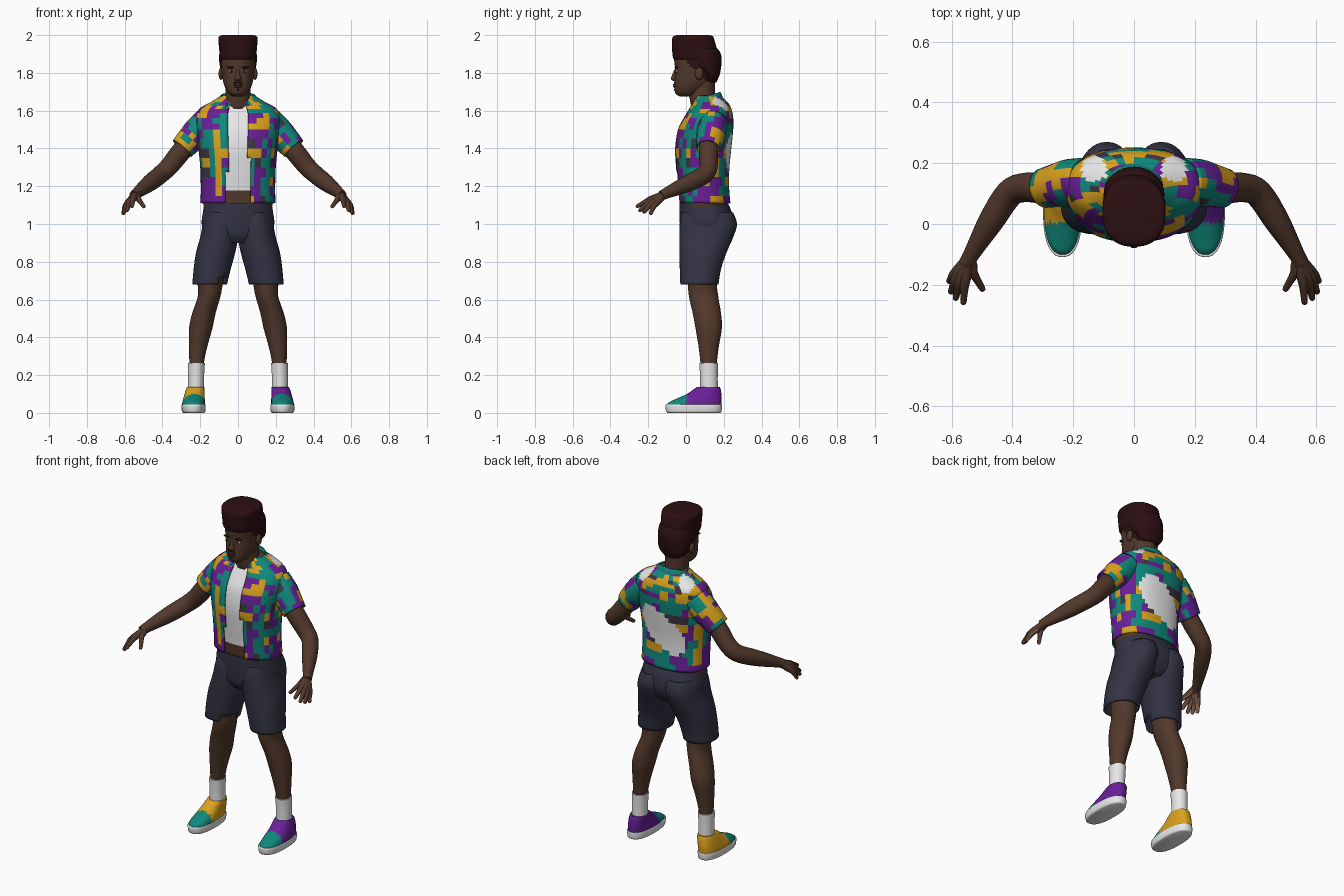
import bpy, bmesh, math, random
from mathutils import Vector, Matrix

cube = bpy.data.objects.get("Cube")
if cube:
    bpy.data.objects.remove(cube, do_unlink=True)


def material(name, *rgb):
    m = bpy.data.materials.new(name)
    m.use_nodes = True
    m.diffuse_color = (*rgb, 1)
    m.node_tree.nodes["Principled BSDF"].inputs["Base Color"].default_value = (*rgb, 1)
    return m


MATS = [
    material("skin", .085, .04, .024), material("palm", .25, .13, .085),
    material("hair", .025, .005, .006), material("navy cloth", .033, .033, .058),
    material("white cloth", .8, .8, .8), material("teal", .005, .25, .2),
    material("purple", .14, .014, .31), material("yellow", .7, .36, .012),
    material("charcoal", .045, .038, .06), material("lip", .055, .022, .017)]
SKIN, PALM, HAIR, NAVY, WHITE, TEAL, PURPLE, YELLOW, CHARCOAL, LIP = range(10)


def finish(name, bm, thick=0):
    mesh = bpy.data.meshes.new(name)
    bm.to_mesh(mesh)
    bm.free()
    for m in MATS:
        mesh.materials.append(m)
    ob = bpy.data.objects.new(name, mesh)
    bpy.context.collection.objects.link(ob)
    bpy.ops.object.select_all(action='DESELECT')
    ob.select_set(True)
    bpy.context.view_layer.objects.active = ob
    bpy.ops.object.shade_smooth_by_angle(angle=math.radians(50))
    if thick:
        mod = ob.modifiers.new("thickness", 'SOLIDIFY')
        mod.thickness, mod.offset = thick, -1
    return ob


def spline(stations, steps):
    """Smooth curve through the stations, all values at once."""
    pts = [Vector(s) for s in stations]
    pts = [pts[0]] + pts + [pts[-1]]
    out = []
    for a, b, c, d in zip(pts, pts[1:], pts[2:], pts[3:]):
        for k in range(steps):
            t = k / steps
            out.append(b + (c - a) * (t / 2) + (a * 2 - b * 5 + c * 4 - d) * (t * t / 2)
                       + (b * 3 - a - c * 3 + d) * (t ** 3 / 2))
    return out + [pts[-1]]


def loft(name, stations, rule, n=32, steps=4, p=2, flat=True, caps=True, thick=0, tilt=0):
    """Skin over rings (x, y, z, a, b); rule gives each face its colour or None for a gap."""
    rings = spline(stations, steps)
    pick = rule if callable(rule) else lambda c, nor, i, j: rule
    bm = bmesh.new()
    rows = []
    for k, r in enumerate(rings):
        centre = Vector(r[:3])
        u, v = Vector((1, 0, 0)), Vector((0, 1, 0))
        if not flat:
            t = Vector(rings[min(k + 1, len(rings) - 1)][:3]) - Vector(rings[max(k - 1, 0)][:3])
            t.normalize()
            u = t.cross(Vector((0, 0, 1))).normalized()
            v = t.cross(u)
        row = []
        for i in range(n):
            ang = math.tau * i / n
            ca, sa = math.cos(ang), math.sin(ang)
            co = centre + u * r[3] * math.copysign(abs(ca) ** (2 / p), ca) \
                + v * r[4] * math.copysign(abs(sa) ** (2 / p), sa)
            co.z += tilt * (co.y - centre.y)
            row.append(bm.verts.new(co))
        rows.append(row)
    for j, (lo, hi) in enumerate(zip(rows, rows[1:])):
        for i in range(n):
            q = (i + 1) % n
            f = bm.faces.new((lo[i], lo[q], hi[q], hi[i]))
            f.normal_update()
            m = pick(f.calc_center_median(), f.normal, i, j)
            if m is None:
                bm.faces.remove(f)
            else:
                f.material_index = m
    if caps:
        for row, j in ((rows[0][::-1], 0), (rows[-1], len(rows))):
            f = bm.faces.new(row)
            f.normal_update()
            f.material_index = pick(f.calc_center_median(), f.normal, 0, j) or 0
    return finish(name, bm, thick)


def stack(name, levels, rule, side=1, **kw):
    """Level rings given as (z, centre x, half width, front y, back y)."""
    st = [(cx * side, (f + b) / 2, z, w, (b - f) / 2) for z, cx, w, f, b in levels]
    return loft(name, st, rule, **kw)


def blob(name, mat, centre, radii):
    bm = bmesh.new()
    bmesh.ops.create_uvsphere(bm, u_segments=20, v_segments=12, radius=1,
                              matrix=Matrix.LocRotScale(Vector(centre), None, Vector(radii)))
    for f in bm.faces:
        f.material_index = mat
    return finish(name, bm)


def mosaic(seed, cols):
    """Patchwork of small interlocking blocks, two faces to a cell."""
    rnd = random.Random(seed)
    grid = {}
    for r in range(40):
        for c in range(cols):
            choice = rnd.choice([TEAL] * 6 + [PURPLE] * 5 + [YELLOW] * 4 + [CHARCOAL])
            roll = rnd.random()
            if roll < .32:
                choice = grid.get((r, c - 1), choice)
            elif roll < .6:
                choice = grid.get((r - 1, c), choice)
            grid[r, c] = choice
    return lambda i, j: grid[j // 2, i // 2 % cols]


# Torso: undershirt and bare waist, then the open patchwork shirt over it
shirt = [(1.11, 0, .198, -.04, .235), (1.2, 0, .197, -.045, .228), (1.3, 0, .2, -.055, .23),
         (1.4, 0, .21, -.06, .24), (1.5, 0, .222, -.045, .25), (1.56, 0, .225, -.015, .25),
         (1.61, 0, .205, .015, .24), (1.645, 0, .145, .035, .22), (1.68, 0, .09, .055, .18)]


def undershirt_rule(c, nor, i, j):
    return WHITE if 1.17 < c.z < 1.6 + .8 * abs(c.x) else SKIN


body = [(z, x, w - .014, f + .014, b - .014) for z, x, w, f, b in shirt]
stack("undershirt_and_waist", [(1.05, 0, .17, -.02, .2)] + body, undershirt_rule, n=64, p=2.3)

blocks = mosaic(4, 32)


def shirt_rule(c, nor, i, j):
    right_edge = .05 if c.z > 1.36 else .075
    if c.y < .09 and -.058 < c.x < right_edge:
        return None
    back_patch = c.y > .12 and (c.x / .14) ** 2 + ((c.z - 1.34 - .5 * c.x) / .11) ** 2 < 1
    yoke_patch = c.z > 1.56 and math.hypot(abs(c.x) - .13, c.y - .18) < .042
    return WHITE if back_patch or yoke_patch else blocks(i, j)


stack("shirt", shirt, shirt_rule, n=64, p=2.3, caps=False, thick=.008)

collar_blocks = mosaic(9, 24)
stack("shirt_collar", [(1.625, 0, .125, .015, .2), (1.66, 0, .105, .03, .19),
                       (1.678, 0, .09, .04, .18), (1.64, 0, .08, .05, .175)],
      lambda c, nor, i, j: None if c.y < .08 and abs(c.x) < .04 else collar_blocks(i, j),
      n=48, caps=False, tilt=.3)

# Neck and head
stack("neck", [(1.58, 0, .075, .04, .17), (1.66, 0, .066, .02, .155), (1.77, 0, .066, .02, .155)], SKIN)


def head_rule(c, nor, i, j):
    return HAIR if c.z > 1.875 - max(0, c.y + .01) else SKIN


stack("head", [(1.674, 0, .025, -.03, .03), (1.69, 0, .048, -.055, .07), (1.72, 0, .067, -.062, .11),
               (1.76, 0, .08, -.06, .15), (1.82, 0, .088, -.058, .17), (1.88, 0, .09, -.062, .17),
               (1.93, 0, .08, -.04, .15)], head_rule, n=48, p=2.2, steps=6)
stack("nose", [(1.757, 0, .014, -.066, -.03), (1.768, 0, .02, -.08, -.03),
               (1.79, 0, .012, -.073, -.03), (1.825, 0, .009, -.058, -.03)], SKIN, n=16)
blob("upper_lip", LIP, (0, -.061, 1.738), (.026, .008, .006))
blob("lower_lip", LIP, (0, -.06, 1.728), (.023, .009, .007))
blob("moustache", HAIR, (0, -.058, 1.749), (.026, .006, .003))
blob("chin_tuft", HAIR, (0, -.058, 1.711), (.009, .006, .005))

# High flat hair with a rounded back
stack("hair_top", [(1.868, 0, .09, -.062, .16), (1.885, 0, .097, -.07, .165), (1.93, 0, .1, -.074, .162),
                   (1.975, 0, .104, -.074, .15), (1.994, 0, .099, -.067, .142), (2, 0, .08, -.045, .12)],
      HAIR, n=48, p=2.4)
stack("hair_back", [(1.75, 0, .05, .1, .16), (1.79, 0, .083, .085, .178), (1.84, 0, .097, .03, .187),
                    (1.89, 0, .1, 0, .187), (1.925, 0, .092, .02, .17), (1.94, 0, .07, .04, .14)], HAIR)

# Shorts seat
stack("shorts_seat", [(.9, 0, .1, 0, .2), (.94, 0, .17, -.025, .235), (1, 0, .192, -.033, .252),
                      (1.06, 0, .186, -.035, .243), (1.11, 0, .178, -.035, .222)], NAVY, n=48, p=2.2)

for s, side in ((1, "left"), (-1, "right")):
    def mir(path):
        return [(x * s, y, z, a, b) for x, y, z, a, b in path]

    # Face pairs
    blob(side + "_ear", SKIN, (.09 * s, .07, 1.795), (.013, .022, .033))
    blob(side + "_eye", WHITE, (.035 * s, -.048, 1.809), (.015, .008, .006))
    blob(side + "_iris", HAIR, (.035 * s, -.053, 1.809), (.006, .005, .006))
    blob(side + "_brow", HAIR, (.038 * s, -.05, 1.829), (.022, .011, .005))

    # Sleeve and arm
    sleeve = mosaic(20 + s, 14)
    loft(side + "_sleeve", mir([(.16, .14, 1.545, .078, .078), (.215, .135, 1.488, .078, .078),
                                (.255, .127, 1.445, .072, .072), (.295, .118, 1.4, .066, .066)]),
         lambda c, nor, i, j: sleeve(i, j), n=28, flat=False, caps=False, thick=.008)
    loft(side + "_arm", mir([(.2, .135, 1.5, .05, .05), (.3, .12, 1.385, .051, .053), (.36, .12, 1.31, .048, .05),
                             (.41, .1, 1.262, .046, .048), (.47, .01, 1.215, .042, .045),
                             (.535, -.1, 1.165, .027, .03), (.55, -.13, 1.15, .027, .026)]),
         SKIN, n=24, flat=False)

    # Hand: each finger runs from the wrist so that the roots merge into a palm
    for finger, knuckle, tip in (("thumb", (.53, -.16, 1.135), (.495, -.22, 1.088)),
                                 ("index_finger", (.557, -.195, 1.128), (.562, -.265, 1.09)),
                                 ("middle_finger", (.575, -.192, 1.118), (.588, -.25, 1.067)),
                                 ("ring_finger", (.588, -.183, 1.107), (.604, -.228, 1.058)),
                                 ("little_finger", (.595, -.17, 1.096), (.61, -.19, 1.05))):
        wrist, k, t = Vector((.54, -.11, 1.16)), Vector(knuckle), Vector(tip)
        path = [(*wrist, .018, .018), (*wrist.lerp(k, .6), .019, .018), (*k, .016, .016),
                (*k.lerp(t, .5), .012, .012), (*k.lerp(t, .9), .01, .01), (*t, .004, .004)]
        loft(side + "_" + finger, mir(path),
             lambda c, nor, i, j: PALM if nor.z < -.35 and nor.x * s < .5 and c.y < -.13 else SKIN,
             n=12, steps=3, flat=False)

    # Shorts leg, with a notch torn in the right hem
    def hem_rule(c, nor, i, j):
        return None if s < 0 and c.x > -.1 and c.z < .725 and c.y < .07 else NAVY

    stack(side + "_shorts_leg", [(.68, .15, .092, -.03, .172), (.76, .137, .098, -.033, .185),
                                 (.85, .118, .104, -.035, .215), (.93, .1, .1, -.035, .25),
                                 (1, .09, .096, -.033, .27), (1.06, .085, .085, -.02, .25)],
          hem_rule, s, n=40, p=2.2, caps=False, thick=.008)

    # Bare leg, sock and shoe
    stack(side + "_leg", [(.2, .222, .036, .08, .16), (.28, .218, .04, .075, .165), (.36, .21, .05, .065, .175),
                          (.45, .197, .062, .05, .19), (.53, .18, .062, .035, .185), (.62, .152, .06, .015, .17),
                          (.7, .145, .068, .01, .165), (.85, .12, .075, .01, .19)], SKIN, s)
    stack(side + "_sock", [(.09, .222, .042, .075, .17), (.18, .222, .042, .075, .168),
                           (.265, .22, .045, .07, .17)], WHITE, s)
    stack(side + "_sole", [(0, .235, .054, -.095, .18), (.008, .235, .062, -.105, .188),
                           (.04, .235, .064, -.109, .19), (.044, .235, .058, -.1, .185)], WHITE, s, n=40, p=2.4)
    heel = PURPLE if s > 0 else YELLOW
    stack(side + "_shoe", [(.035, .235, .061, -.105, .187), (.055, .235, .06, -.092, .188),
                           (.075, .233, .057, -.05, .189), (.1, .23, .053, .005, .187),
                           (.125, .226, .049, .04, .184), (.138, .224, .045, .06, .178)],
          lambda c, nor, i, j: TEAL if c.y < .005 else heel, s, n=40, p=2.3)
